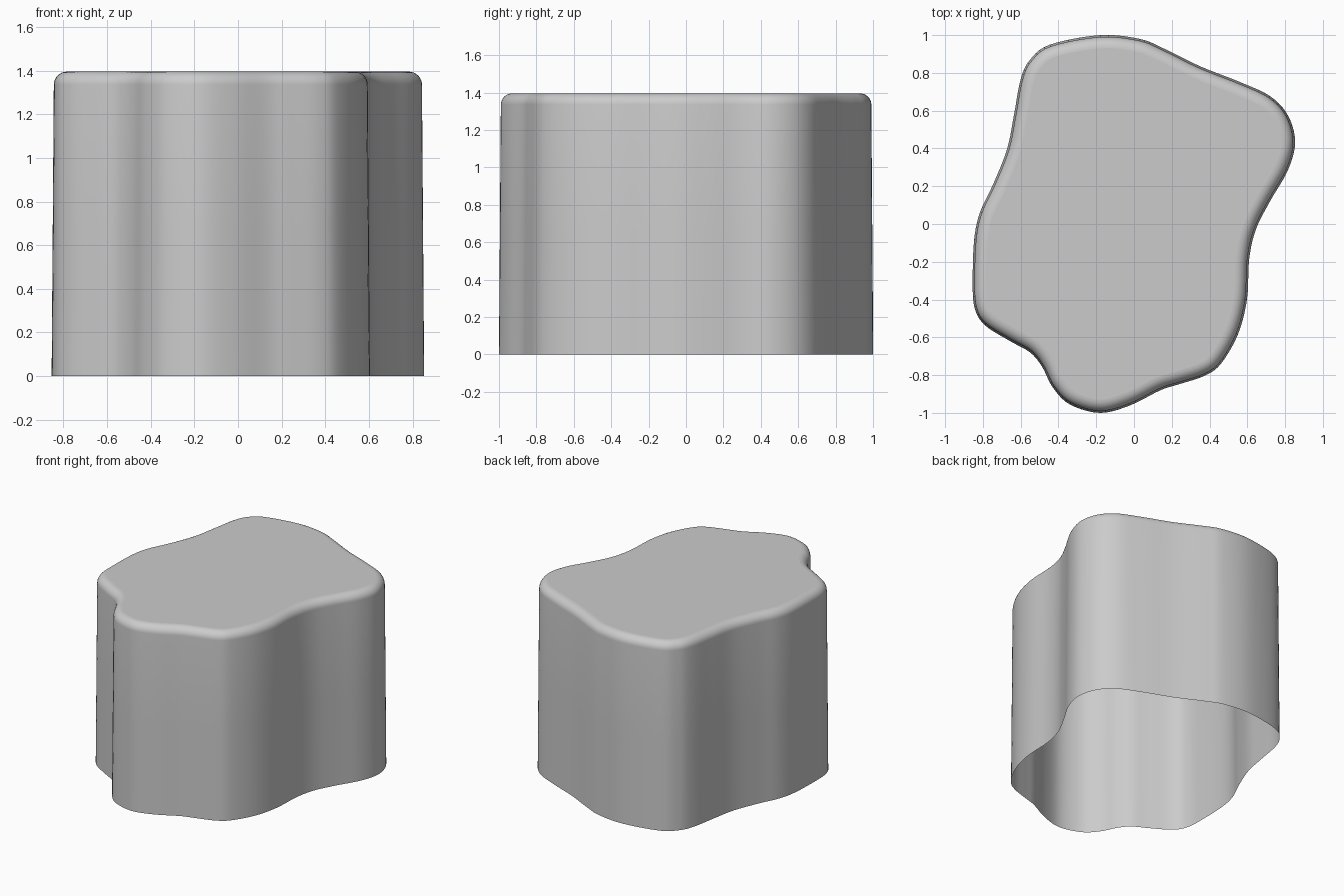
import bpy, bmesh, math
from mathutils import Vector

if "Cube" in bpy.data.objects:
    bpy.data.objects.remove(bpy.data.objects["Cube"])

# Footprint of the block, clockwise from the back
OUTLINE = [(-.18, 1), (.03, .98), (.16, .928), (.35, .835), (.56, .752), (.72, .677),
           (.815, .575), (.853, .434), (.815, .285), (.72, .12), (.645, -.03),
           (.61, -.185), (.598, -.4), (.55, -.585), (.46, -.74), (.375, -.803),
           (.243, -.847), (.14, -.88), (-.02, -.96), (-.18, -1), (-.34, -.955),
           (-.43, -.865), (-.487, -.755), (-.55, -.68), (-.656, -.62), (-.79, -.535),
           (-.845, -.44), (-.854, -.29), (-.846, -.08), (-.815, .063), (-.746, .21),
           (-.672, .397), (-.635, .58), (-.6, .767), (-.55, .87), (-.444, .95)]
STEPS, HEIGHT, RADIUS, TAPER = 5, 1.395, .06, .01


def smooth_loop(points, steps):
    """Closed Catmull-Rom curve through the points."""
    p = [Vector(q) for q in points]
    n, out = len(p), []
    for i in range(n):
        a, b, c, d = p[i - 1], p[i], p[(i + 1) % n], p[(i + 2) % n]
        for k in range(steps):
            t = k / steps
            out.append(.5 * (2 * b + (c - a) * t + (2 * a - 5 * b + 4 * c - d) * t * t
                             + (3 * b - a - 3 * c + d) * t ** 3))
    return out


loop = smooth_loop(OUTLINE, STEPS)
n = len(loop)
# Inward normals of the clockwise loop
normals = []
for i in range(n):
    t = loop[(i + 2) % n] - loop[i - 2]
    normals.append(Vector((t.y, -t.x)).normalized())

# Section: inward offset and height, tapered wall then rounded rim
section = [(0, 0), (TAPER * .5, (HEIGHT - RADIUS) / 2)]
for k in range(9):
    a = math.pi / 2 * k / 8
    section.append((TAPER + RADIUS * (1 - math.cos(a)), HEIGHT - RADIUS * (1 - math.sin(a))))

# Block shell with a flat top and an open bottom
bm = bmesh.new()
rings = [[bm.verts.new((*(v + m * off), z)) for v, m in zip(loop, normals)] for off, z in section]
for low, high in zip(rings, rings[1:]):
    for i in range(n):
        j = (i + 1) % n
        bm.faces.new((low[j], low[i], high[i], high[j]))
bm.faces.new(rings[-1][::-1])
for f in bm.faces:
    f.smooth = len(f.verts) == 4
mesh = bpy.data.meshes.new("block")
bm.to_mesh(mesh)
bm.free()
block = bpy.data.objects.new("block", mesh)
bpy.context.collection.objects.link(block)

# Plain grey
grey = bpy.data.materials.new("plain grey")
grey.diffuse_color = (.6, .6, .6, 1)
grey.use_nodes = True
grey.node_tree.nodes["Principled BSDF"].inputs["Base Color"].default_value = grey.diffuse_color
mesh.materials.append(grey)
